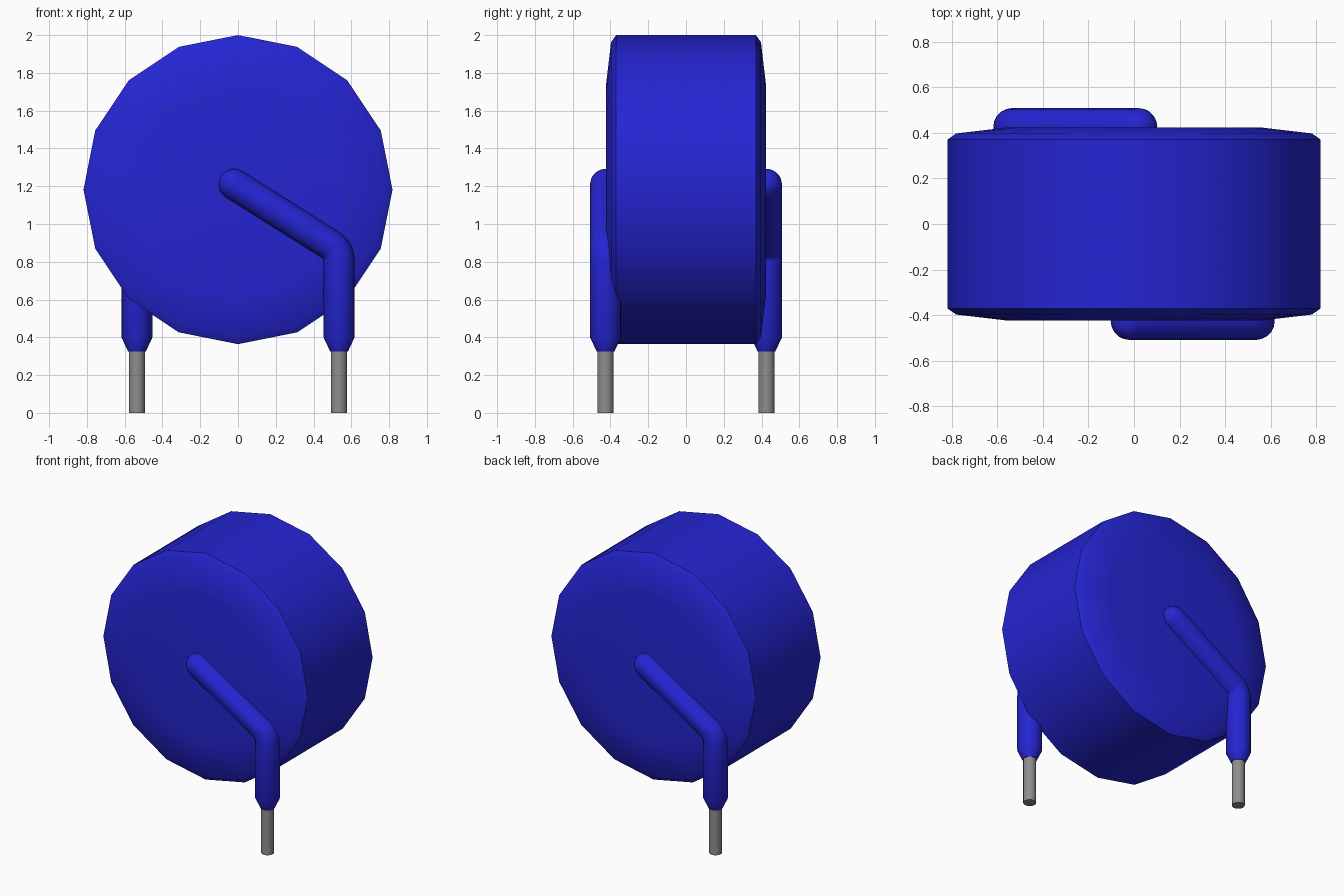
import bpy, bmesh, math
from mathutils import Vector, Matrix

cube = bpy.data.objects.get("Cube")
if cube:
    bpy.data.objects.remove(cube, do_unlink=True)


def material(name, rgb, rough):
    m = bpy.data.materials.new(name)
    m.use_nodes = True
    m.diffuse_color = (*rgb, 1)
    bsdf = m.node_tree.nodes["Principled BSDF"]
    bsdf.inputs["Base Color"].default_value = (*rgb, 1)
    bsdf.inputs["Roughness"].default_value = rough
    return m


BLUE = material("blue coating", (0.018, 0.018, 0.65), 0.5)
GREY = material("grey metal", (0.27, 0.27, 0.27), 0.5)


def finish(name, bm, mat, angle):
    bmesh.ops.recalc_face_normals(bm, faces=bm.faces[:])
    mesh = bpy.data.meshes.new(name)
    bm.to_mesh(mesh)
    bm.free()
    mesh.materials.append(mat)
    ob = bpy.data.objects.new(name, mesh)
    bpy.context.collection.objects.link(ob)
    bpy.ops.object.select_all(action='DESELECT')
    ob.select_set(True)
    bpy.context.view_layer.objects.active = ob
    bpy.ops.object.shade_smooth_by_angle(angle=math.radians(angle))
    return ob


def loft(rings):
    """Skin a list of equal rings of points and close both ends."""
    bm = bmesh.new()
    loops = [[bm.verts.new(p) for p in ring] for ring in rings]
    n = len(loops[0])
    for a, b in zip(loops, loops[1:]):
        for i in range(n):
            j = (i + 1) % n
            bm.faces.new((a[i], a[j], b[j], b[i]))
    bm.faces.new(loops[0])
    bm.faces.new(loops[-1])
    return bm


def ring(centre, axis, up, radius, sides):
    side = axis.cross(up).normalized()
    return [centre + radius * (math.cos(t) * up + math.sin(t) * side)
            for t in (2 * math.pi * i / sides for i in range(sides))]


# Sixteen-sided disc with softened rims
Y, Z = Vector((0, 1, 0)), Vector((0, 0, 1))
half = [(0.818, 0.37), (0.78, 0.397), (0.55, 0.424)]
profile = [(r, -y) for r, y in reversed(half)] + half
finish("disc_body", loft([ring(Vector((0, y, 1.182)), Y, Z, r, 16)
                          for r, y in profile]), BLUE, 35)

# Lead path in the front plane: tapered foot, rounded elbow, domed end
R, X, LY = 0.082, 0.535, -0.426
bend, tilt = 0.10, math.radians(58)
elbow_z = 0.861 - bend * math.tan(tilt / 2)
path = [(X, 0.325, 0.047), (X, 0.40, R)]
for k in range(7):
    a = tilt * k / 6
    path.append((X - bend * (1 - math.cos(a)), elbow_z + bend * math.sin(a), R))
dx, dz = -math.sin(tilt), math.cos(tilt)
for k in range(7):
    a = math.radians(88) * k / 6
    d = R * math.sin(a)
    path.append((-0.02 + dx * d, 1.21 + dz * d, R * math.cos(a)))


def lead_rings():
    pts = [Vector((x, LY, z)) for x, z, r in path]
    out = []
    for i, p in enumerate(pts):
        axis = (pts[min(i + 1, len(pts) - 1)] - pts[max(i - 1, 0)]).normalized()
        out.append(ring(p, axis, Y, path[i][2], 20))
    return out


# One lead at the front left, its half-turn copy at the back right
for name, turn in (("front", 0), ("back", math.pi)):
    rot = Matrix.Rotation(turn, 4, 'Z')
    bm = loft(lead_rings())
    bm.transform(rot)
    finish(name + "_coated_lead", bm, BLUE, 35)
    bm = loft([ring(Vector((X, LY, z)), Z, Y, 0.043, 16) for z in (0, 0.36)])
    bm.transform(rot)
    finish(name + "_bare_wire", bm, GREY, 35)
